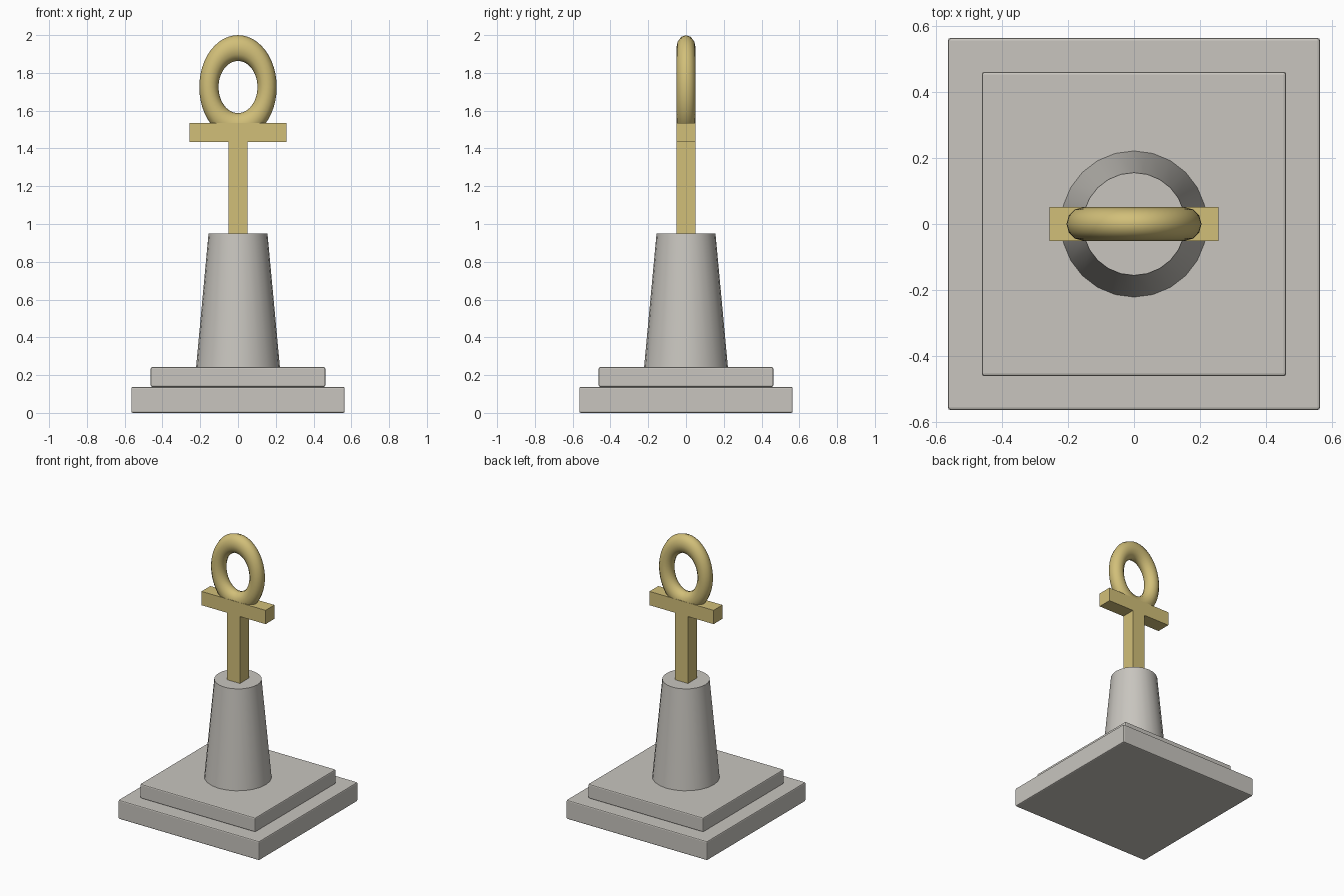
import bpy
import math

default = bpy.data.objects.get("Cube")
if default:
    bpy.data.objects.remove(default, do_unlink=True)


def material(name, rgb):
    mat = bpy.data.materials.new(name)
    mat.use_nodes = True
    color = (*rgb, 1.0)
    mat.diffuse_color = color
    mat.node_tree.nodes["Principled BSDF"].inputs["Base Color"].default_value = color
    return mat


STONE = material("pale stone", (0.58, 0.56, 0.52))
GOLD = material("soft gold", (0.64, 0.52, 0.19))


def finish(name, mat, smooth=False):
    obj = bpy.context.object
    obj.name = name
    obj.data.materials.append(mat)
    bpy.ops.object.transform_apply(location=False, rotation=True, scale=True)
    if smooth:
        bpy.ops.object.shade_smooth_by_angle(angle=math.radians(40))
    return obj


def block(name, mat, half_x, half_y, bottom, top, bevel=0.0):
    bpy.ops.mesh.primitive_cube_add(size=2, location=(0, 0, (bottom + top) / 2))
    bpy.context.object.scale = (half_x, half_y, (top - bottom) / 2)
    obj = finish(name, mat)
    if bevel:
        mod = obj.modifiers.new("rounded edges", "BEVEL")
        mod.width = bevel
        mod.segments = 2
    return obj


# Stepped square plinth
block("lower_step", STONE, 0.565, 0.565, 0.0, 0.138, 0.008)
block("upper_step", STONE, 0.462, 0.462, 0.138, 0.242, 0.008)

# Tapered round pedestal
bpy.ops.mesh.primitive_cone_add(vertices=24, radius1=0.223, radius2=0.156,
                                depth=0.72, location=(0, 0, 0.59))
finish("pedestal", STONE, smooth=True)

# Looped cross: shaft, crossbar and tall oval ring
block("shaft", GOLD, 0.051, 0.051, 0.94, 1.435)
block("crossbar", GOLD, 0.257, 0.051, 1.435, 1.535)

bpy.ops.mesh.primitive_torus_add(major_segments=48, minor_segments=12,
                                 major_radius=0.154, minor_radius=0.051,
                                 location=(0, 0, 1.725),
                                 rotation=(math.pi / 2, 0, 0))
bpy.context.object.scale = (1, 1.34, 1)
finish("ring", GOLD, smooth=True)
